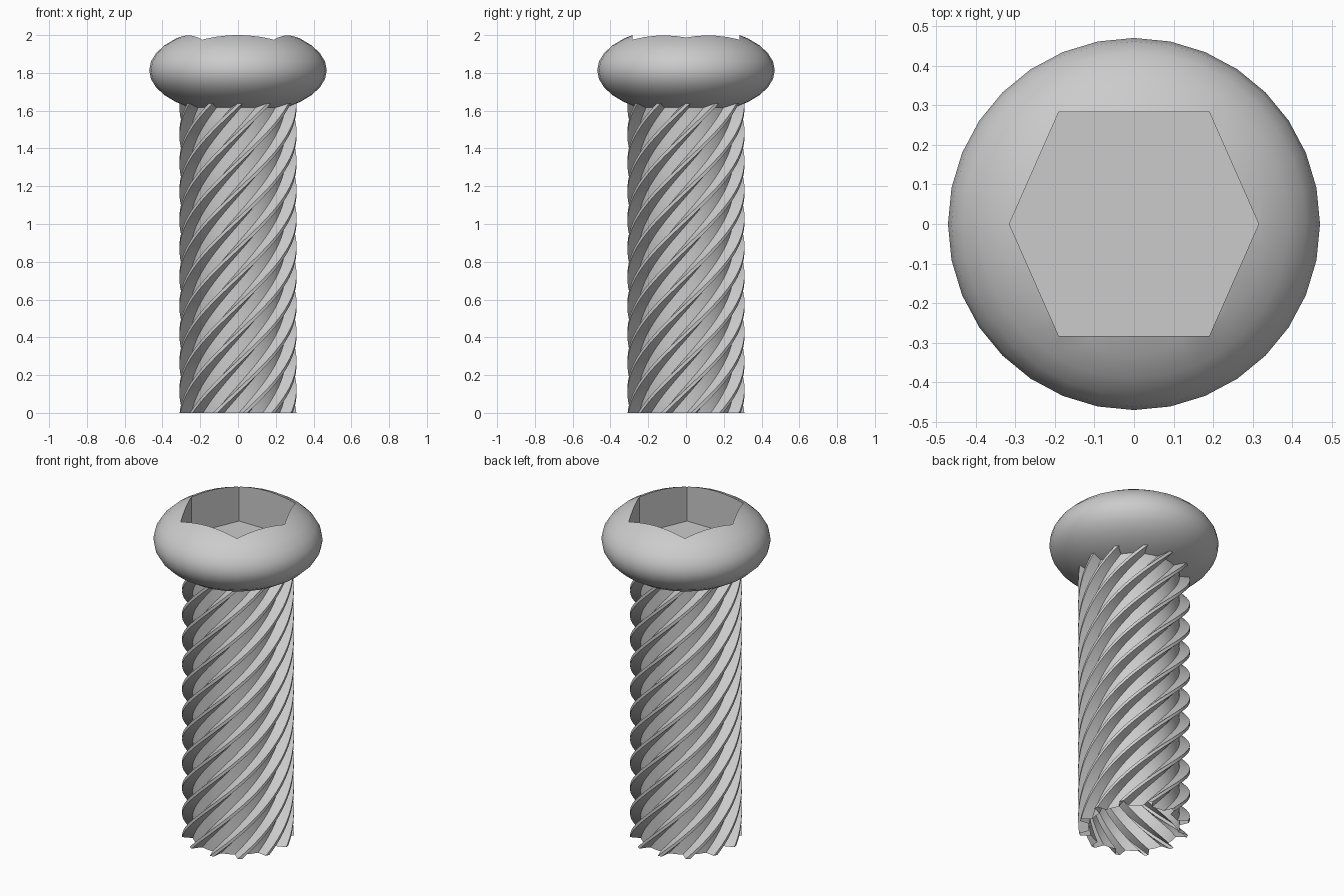
import bpy, bmesh
from math import radians, cos, sin

if "Cube" in bpy.data.objects:
    bpy.data.objects.remove(bpy.data.objects["Cube"])

HEAD_Z = 1.814      # height of the head's equator
TURN = 1.815        # height of one full helix turn


def mesh_object(name, bm):
    bmesh.ops.recalc_face_normals(bm, faces=bm.faces)
    mesh = bpy.data.meshes.new(name)
    bm.to_mesh(mesh)
    bm.free()
    obj = bpy.data.objects.new(name, mesh)
    bpy.context.collection.objects.link(obj)
    return obj


def activate(obj):
    bpy.ops.object.select_all(action='DESELECT')
    obj.select_set(True)
    bpy.context.view_layer.objects.active = obj


# Head: flattened sphere
bpy.ops.mesh.primitive_uv_sphere_add(segments=32, ring_count=16, radius=0.47,
                                     location=(0, 0, HEAD_Z))
head = bpy.context.object
head.name = "bolt_head"
head.scale.z = 0.5
bpy.ops.object.transform_apply(location=True, rotation=False, scale=True)

# Hexagonal socket cutter
bm = bmesh.new()
hexagon = [(0.315, 0), (0.19, 0.283), (-0.19, 0.283),
           (-0.315, 0), (-0.19, -0.283), (0.19, -0.283)]
floor = bm.faces.new([bm.verts.new((x, y, 1.765)) for x, y in hexagon])
top = bmesh.ops.extrude_face_region(bm, geom=[floor])["geom"]
bmesh.ops.translate(bm, vec=(0, 0, 0.6),
                    verts=[v for v in top if isinstance(v, bmesh.types.BMVert)])
cutter = mesh_object("socket_cutter", bm)
cutter.hide_render = True

# Cut the socket
activate(head)
cut = head.modifiers.new("socket", 'BOOLEAN')
cut.operation = 'DIFFERENCE'
cut.solver = 'EXACT'
cut.object = cutter
bpy.ops.object.modifier_apply(modifier=cut.name)
bpy.data.objects.remove(cutter)
bpy.ops.object.shade_smooth_by_angle(angle=radians(30))

# Shaft: ridged cross-section swept up a helix, open at the bottom
RIDGES, ROWS, SHAFT_TOP = 12, 64, 1.70
tooth = [(-6, 0.253), (-2.2, 0.31), (2.2, 0.31), (6, 0.253), (15, 0.253)]
bm = bmesh.new()
rings = []
for row in range(ROWS + 1):
    z = SHAFT_TOP * row / ROWS
    twist = 7 + 360 * z / TURN
    ring = []
    for k in range(RIDGES):
        for offset, r in tooth:
            a = radians(k * 360 / RIDGES + offset + twist)
            ring.append(bm.verts.new((r * cos(a), r * sin(a), z)))
    rings.append(ring)
for low, high in zip(rings, rings[1:]):
    n = len(low)
    for i in range(n):
        j = (i + 1) % n
        bm.faces.new((low[i], low[j], high[j], high[i]))
shaft = mesh_object("threaded_shaft", bm)
activate(shaft)
bpy.ops.object.shade_smooth_by_angle(angle=radians(30))
